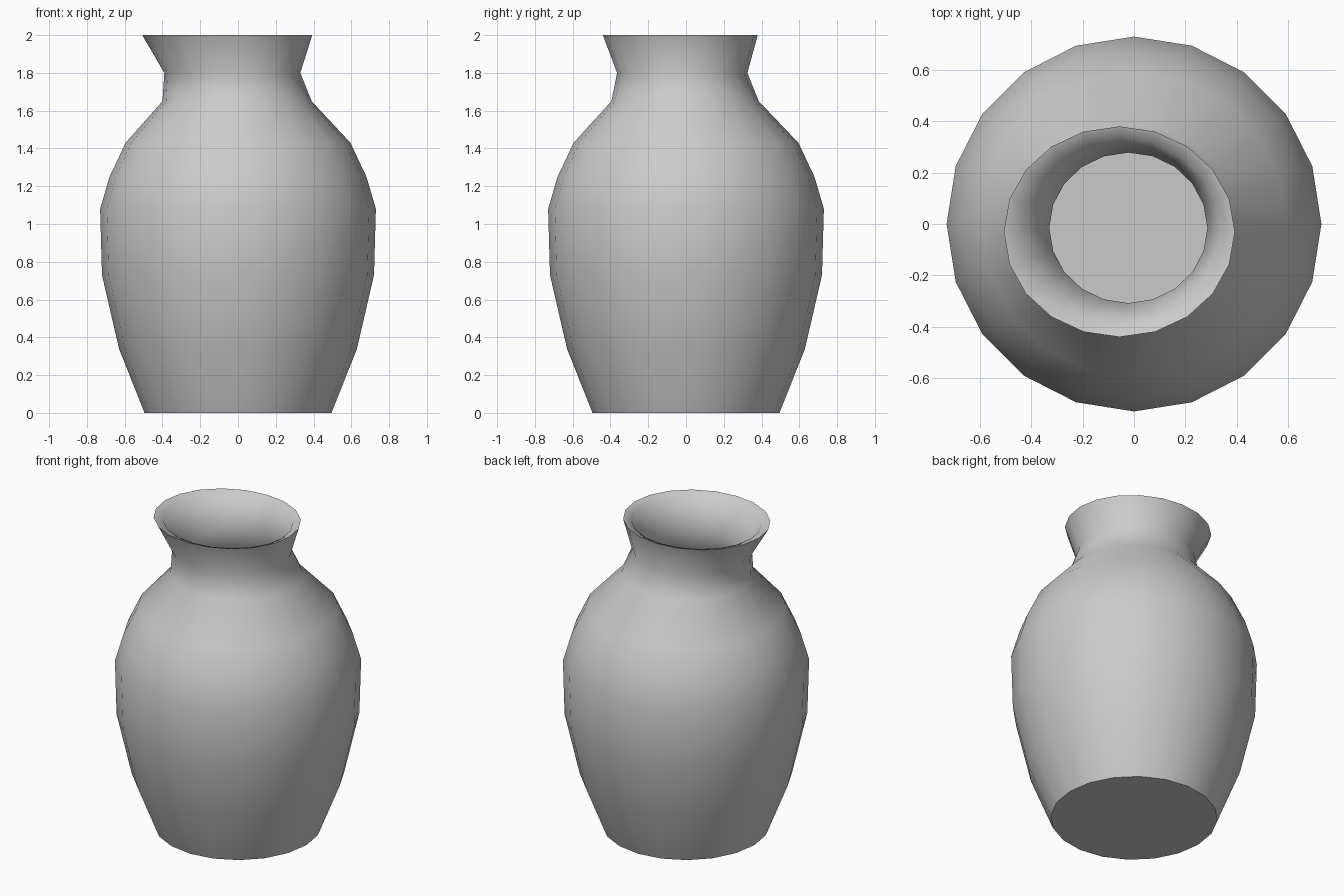
import bpy, bmesh
from math import cos, sin, tau

if "Cube" in bpy.data.objects:
    bpy.data.objects.remove(bpy.data.objects["Cube"])

SIDES = 20

# Rings from base centre, up the outside, over the lip, down the inside
# (height, centre x, centre y, radius x, radius y)
RINGS = [
    (0.00, 0, 0, 0.495, 0.495),
    (0.34, 0, 0, 0.63, 0.63),
    (0.73, 0, 0, 0.72, 0.72),
    (1.08, 0, 0, 0.73, 0.73),
    (1.25, 0, 0, 0.68, 0.68),
    (1.43, 0, 0, 0.595, 0.595),
    (1.65, -0.005, -0.005, 0.395, 0.39),
    (1.80, -0.03, -0.02, 0.36, 0.345),
    (2.00, -0.057, -0.03, 0.45, 0.41),
    (1.98, -0.053, -0.03, 0.395, 0.36),
    (1.80, -0.022, -0.015, 0.308, 0.293),
    (1.64, -0.005, -0.005, 0.34, 0.335),
    (1.40, 0, 0, 0.55, 0.55),
    (1.08, 0, 0, 0.675, 0.675),
    (0.73, 0, 0, 0.665, 0.665),
    (0.34, 0, 0, 0.575, 0.575),
    (0.06, 0, 0, 0.46, 0.46),
]

# Vase: loft the rings and close both floors
bm = bmesh.new()
loops = []
for z, cx, cy, rx, ry in RINGS:
    loops.append([bm.verts.new((cx + rx * cos(tau * i / SIDES),
                                cy + ry * sin(tau * i / SIDES), z))
                  for i in range(SIDES)])
for a, b in zip(loops, loops[1:]):
    for i in range(SIDES):
        j = (i + 1) % SIDES
        bm.faces.new((a[i], a[j], b[j], b[i]))
bm.faces.new(loops[0][::-1])
bm.faces.new(loops[-1])
bmesh.ops.recalc_face_normals(bm, faces=bm.faces)

mesh = bpy.data.meshes.new("vase")
bm.to_mesh(mesh)
bm.free()
vase = bpy.data.objects.new("vase", mesh)
bpy.context.collection.objects.link(vase)

# Smooth body, crisp base and lip edges
bpy.context.view_layer.objects.active = vase
vase.select_set(True)
bpy.ops.object.shade_smooth_by_angle(angle=1.0)
